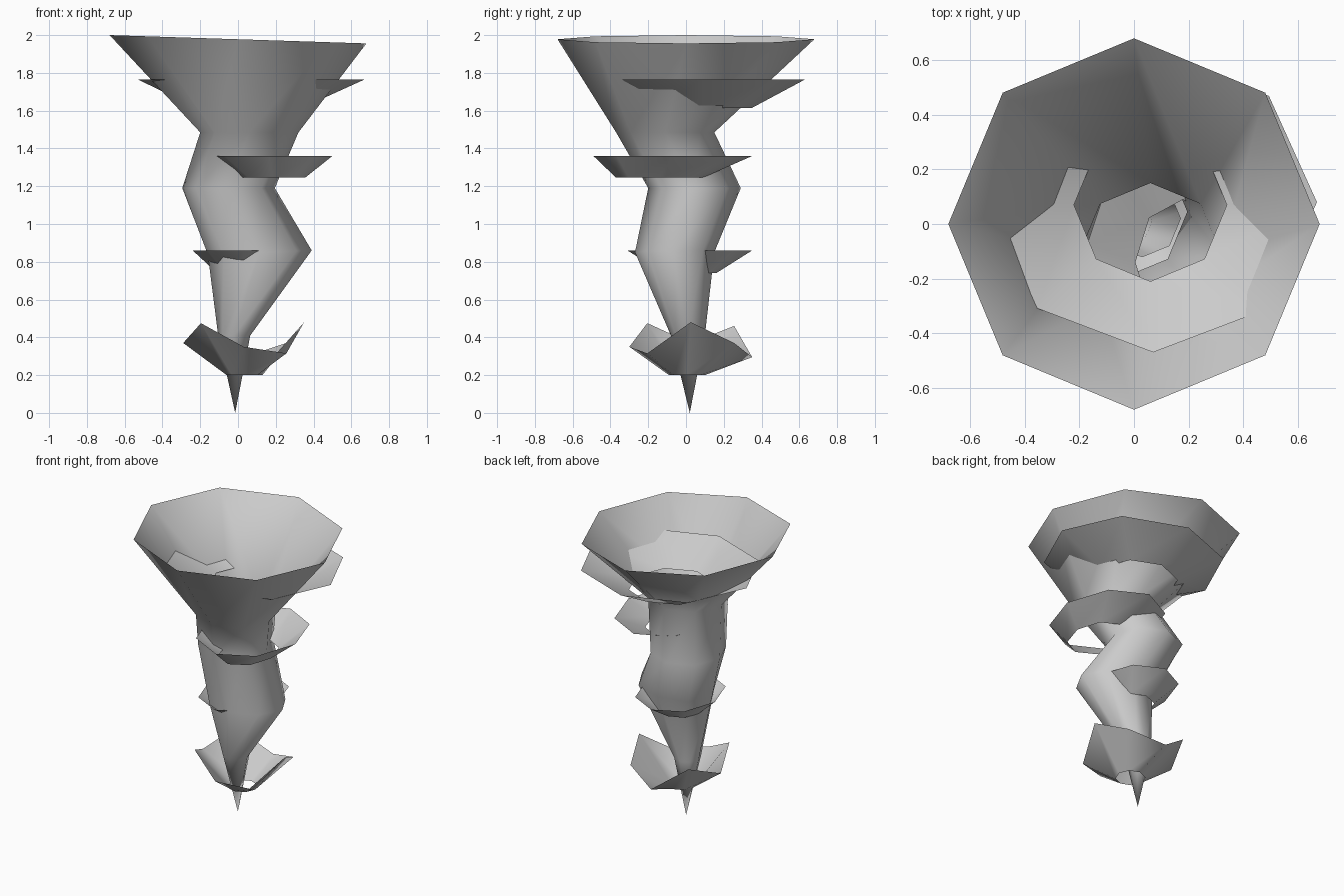
import bpy, bmesh
from math import cos, sin, pi

cube = bpy.data.objects.get("Cube")
if cube:
    bpy.data.objects.remove(cube)

SIDES = 8

grey = bpy.data.materials.new("storm_grey")
grey.use_nodes = True
grey.diffuse_color = (0.6, 0.6, 0.6, 1)
grey.node_tree.nodes["Principled BSDF"].inputs["Base Color"].default_value = (0.6, 0.6, 0.6, 1)


def ring(cx, cy, rx, ry, z, tilt=0.0, lift=None):
    """Octagon of points, optionally tilted along x or lifted per corner."""
    points = []
    for i in range(SIDES):
        a = 2 * pi * i / SIDES
        height = lift[i] if lift else z + tilt * cos(a)
        points.append((cx + rx * cos(a), cy + ry * sin(a), height))
    return points


def loft(name, rings, tip=None):
    """Open smooth skin through rings listed from low to high."""
    bm = bmesh.new()
    loops = [[bm.verts.new(p) for p in r] for r in rings]
    for low, high in zip(loops, loops[1:]):
        for i in range(SIDES):
            j = (i + 1) % SIDES
            bm.faces.new((low[i], low[j], high[j], high[i]))
    if tip:
        point = bm.verts.new(tip)
        for i in range(SIDES):
            bm.faces.new((point, loops[0][(i + 1) % SIDES], loops[0][i]))
    for face in bm.faces:
        face.smooth = True
    mesh = bpy.data.meshes.new(name)
    bm.to_mesh(mesh)
    bm.free()
    mesh.materials.append(grey)
    obj = bpy.data.objects.new(name, mesh)
    bpy.context.collection.objects.link(obj)
    return obj


# Twisting main funnel, open at the top
loft("funnel", [
    ring(-0.02, 0.01, 0.085, 0.09, 0.41),
    ring(0.115, -0.06, 0.275, 0.21, 0.85, 0.01),
    ring(-0.05, 0.045, 0.245, 0.245, 1.19),
    ring(0.06, -0.11, 0.26, 0.26, 1.485),
    ring(0, 0, 0.68, 0.68, 1.978, -0.022),
], tip=(-0.015, 0.02, 0))

# Flared wind bands around the funnel
loft("upper_band", [ring(0.06, 0.07, 0.28, 0.28, 1.615),
                    ring(0.07, 0.08, 0.6, 0.55, 1.765)])
loft("middle_band", [ring(0.18, -0.14, 0.175, 0.23, 1.245),
                     ring(0.165, -0.07, 0.335, 0.42, 1.36)])
loft("lower_band", [ring(0.03, 0.02, 0.14, 0.14, 0.74),
                    ring(0.03, 0.02, 0.27, 0.33, 0.86)])

# Jagged dust collar near the tip
jagged = [0.48, 0.37, 0.295, 0.46, 0.37, 0.475, 0.35, 0.315]
loft("dust_collar", [ring(0.035, 0.005, 0.095, 0.095, 0.2),
                     ring(0.03, 0.025, 0.32, 0.325, 0, lift=jagged)])
